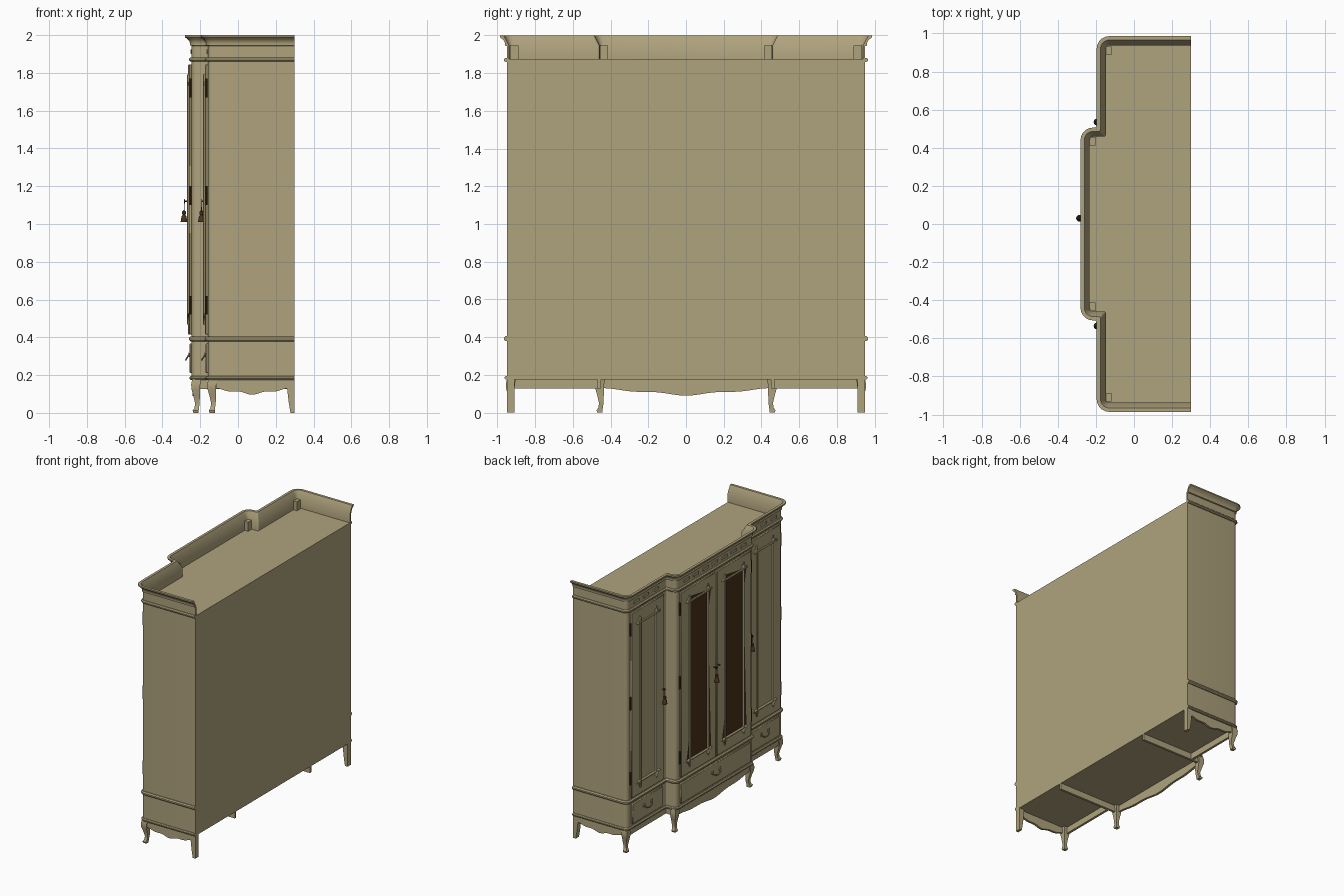
import bpy, bmesh, math
from mathutils import Vector

if "Cube" in bpy.data.objects:
    bpy.data.objects.remove(bpy.data.objects["Cube"])


def material(name, rgb):
    m = bpy.data.materials.new(name)
    m.use_nodes = True
    m.diffuse_color = (*rgb, 1)
    m.node_tree.nodes["Principled BSDF"].inputs["Base Color"].default_value = (*rgb, 1)
    return m


PAINT = material("olive cream paint", (0.43, 0.365, 0.205))
BROWN = material("dark brown panel", (0.07, 0.032, 0.011))
BRONZE = material("dark bronze", (0.05, 0.03, 0.013))
BACK, SIDE_X, MID_X, HALF, MID_Y = 0.30, -0.16, -0.245, 0.95, 0.47


def finish(name, bm, mat=PAINT):
    bmesh.ops.recalc_face_normals(bm, faces=bm.faces[:])
    me = bpy.data.meshes.new(name)
    bm.to_mesh(me)
    bm.free()
    me.materials.append(mat)
    ob = bpy.data.objects.new(name, me)
    bpy.context.collection.objects.link(ob)
    bpy.ops.object.select_all(action='DESELECT')
    ob.select_set(True)
    bpy.context.view_layer.objects.active = ob
    bpy.ops.object.shade_smooth_by_angle(angle=math.radians(35))
    return ob


def loft(name, rows, mat=PAINT, closed_rows=True, loop=False, caps=True):
    """Skin rows of points; loop joins the last row to the first."""
    bm = bmesh.new()
    vs = [[bm.verts.new(p) for p in r] for r in rows]
    n = len(vs[0])
    for i in range(len(vs) if loop else len(vs) - 1):
        a, b = vs[i], vs[(i + 1) % len(vs)]
        for j in range(n if closed_rows else n - 1):
            k = (j + 1) % n
            bm.faces.new((a[j], a[k], b[k], b[j]))
    if caps and closed_rows:
        bm.faces.new(vs[0])
        bm.faces.new(vs[-1])
    elif caps:
        bm.faces.new([r[0] for r in vs])
        bm.faces.new([r[-1] for r in vs])
    return finish(name, bm, mat)


def box(name, lo, hi, mat=PAINT, bevel=0):
    rows = [[(lo[0], lo[1], z), (hi[0], lo[1], z), (hi[0], hi[1], z), (lo[0], hi[1], z)]
            for z in (lo[2], hi[2])]
    ob = loft(name, rows, mat)
    if bevel:
        m = ob.modifiers.new("edge", 'BEVEL')
        m.width, m.segments = bevel, 1
    return ob


def tube(name, pts, r, mat=PAINT, sides=6):
    pts = [Vector(p) for p in pts]
    rows = []
    for i, p in enumerate(pts):
        t = pts[min(i + 1, len(pts) - 1)] - pts[max(i - 1, 0)]
        q = t.to_track_quat('Z', 'Y')
        rows.append([p + q @ Vector((r * math.cos(a), r * math.sin(a), 0))
                     for a in (math.tau * k / sides for k in range(sides))])
    return loft(name, rows, mat)


def turned(name, x, y, profile, mat, sides=12):
    return loft(name, [[(x + r * math.cos(math.tau * k / sides),
                         y + r * math.sin(math.tau * k / sides), z) for k in range(sides)]
                       for r, z in profile], mat)


def plan(d):
    """Stepped floor plan grown outward by d, with rounded corners."""
    half = [(BACK, HALF + d)]
    corners = [(SIDE_X, HALF, 1), (SIDE_X, MID_Y, -1), (MID_X, MID_Y, 1)]
    for x, y, convex in corners:
        r = max(0.03 + d, 0.005) if convex > 0 else 0.012
        cx, cy = x - d + convex * r, y + d - convex * r
        for k in range(6):
            a = math.pi / 2 * (k if convex > 0 else 5 - k) / 5
            half.append((cx - convex * r * math.sin(a), cy + convex * r * math.cos(a)))
    return half + [(x, -y) for x, y in reversed(half)]


def moulding(name, profile):
    return loft(name, [[(x, y, z) for x, y in plan(d)] for d, z in profile],
                closed_rows=False, loop=True)


def carcass(name, z0, z1, d=0):
    return loft(name, [[(x, y, z) for x, y in plan(d)] for z in (z0, z1)])


# Cases, string mouldings and open topped cornice
carcass("drawer_case", 0.175, 0.39)
carcass("cupboard_case", 0.39, 1.875)
for name, z, h, d in (("base_moulding", 0.185, 0.010, 0.012), ("waist_moulding", 0.392, 0.013, 0.015),
                      ("neck_moulding", 1.87, 0.011, 0.014)):
    moulding(name, [(-0.01, z - h), (d * 0.5, z - h), (d, z - h * 0.4), (d, z + h * 0.4),
                    (d * 0.5, z + h), (-0.01, z + h)])
moulding("cornice", [(0, 1.87), (0, 1.943), (0.009, 1.946), (0.009, 1.956), (0.013, 1.968), (0.022, 1.979),
                     (0.031, 1.985), (0.036, 1.99), (0.036, 2), (0.016, 2), (-0.012, 1.945), (-0.012, 1.87)])
for s in (1, -1):
    for x, y in ((SIDE_X + 0.012, 0.91), (MID_X + 0.012, 0.435)):
        box("corner_block", (x, s * y - 0.022, 1.87), (x + 0.03, s * y + 0.022, 1.945))

# Small raised ornaments along the frieze
for i in range(-3, 4):
    y = i * 0.115
    box("frieze_ornament", (MID_X - 0.007, y - 0.035, 1.9), (MID_X, y + 0.035, 1.925), bevel=0.004)
for s in (1, -1):
    for y in (0.6, 0.72, 0.84):
        box("frieze_ornament", (SIDE_X - 0.007, s * y - 0.035, 1.9), (SIDE_X, s * y + 0.035, 1.925), bevel=0.004)


def notched(x, y, z, w, h, c, t):
    """Rectangle with scooped corners, inset by t."""
    pts = []
    r, a0 = c + t, math.asin(t / (c + t))
    for sy, sz, flip in ((1, 1, 0), (-1, 1, 1), (-1, -1, 0), (1, -1, 1)):
        arc = []
        for k in range(6):
            a = a0 + (math.pi / 2 - 2 * a0) * k / 5
            arc.append((x, y + sy * (w - r * math.sin(a)), z + sz * (h - r * math.cos(a))))
        pts += arc if flip else arc[::-1]
    return pts


def door(name, front, y0, y1, panel):
    x, yc, zc = front - 0.014, (y0 + y1) / 2, 1.13
    w, h = abs(y1 - y0) / 2, 0.715
    box(name, (x, yc - w, zc - h), (front + 0.005, yc + w, zc + h), bevel=0.004)
    w, h = w - 0.05, h - 0.05
    section = ((0, 0.002), (0.001, -0.007), (0.007, -0.011), (0.014, -0.008), (0.02, -0.003), (0.022, 0.002))
    loft(name + "_panel_frame", [notched(x + dx, yc, zc, w, h, 0.045, t) for t, dx in section],
         loop=True, caps=False)
    loft(name + "_panel", [notched(x + dx, yc, zc, w, h, 0.045, 0.014) for dx in (0.001, -0.002)], panel)


def tassel(x, y):
    # Key stem, ring, cord and fringed skirt
    tube("key_stem", [(x + 0.02, y, 1.12), (x - 0.012, y, 1.12)], 0.004, BRONZE)
    tube("key_bow", [(x - 0.012, y + 0.01 * math.cos(a), 1.12 + 0.01 * math.sin(a))
                     for a in (math.tau * k / 10 for k in range(11))], 0.0025, BRONZE)
    tube("tassel_cord", [(x - 0.012, y, 1.11), (x - 0.014, y, 1.06)], 0.002, BRONZE)
    turned("tassel", x - 0.014, y, [(0.004, 1.072), (0.01, 1.066), (0.011, 1.056), (0.007, 1.048),
                                    (0.013, 1.04), (0.018, 1.01)], BROWN)


def drawer(name, front, yc, w):
    x = front - 0.012
    box(name, (x, yc - w, 0.21), (front + 0.005, yc + w, 0.368), bevel=0.005)
    # Bail pull on two roses
    for s in (1, -1):
        box(name + "_rose", (x - 0.006, yc + s * 0.045 - 0.011, 0.294), (x, yc + s * 0.045 + 0.011, 0.32), bevel=0.004)
    pts = [(x - 0.004 - 0.016 * math.sin(math.pi * k / 10), yc + 0.045 * math.cos(math.pi * k / 10),
            0.306 - 0.026 * math.sin(math.pi * k / 10)) for k in range(11)]
    tube(name + "_pull", pts, 0.004)


# Doors, drawers, hinges and keys
for s, side in ((1, "left"), (-1, "right")):
    door("centre_door_" + side, MID_X, s * 0.003, s * 0.43, BROWN)
    door("side_door_" + side, SIDE_X, s * 0.515, s * 0.912, PAINT)
    drawer("side_drawer_" + side, SIDE_X, s * 0.715, 0.185)
    for z in (1.72, 1.15, 0.57):
        for x, y in ((MID_X, 0.434), (SIDE_X, 0.917)):
            turned("hinge", x - 0.007, s * y, [(0.006, z - 0.05), (0.006, z + 0.05)], BRONZE, 8)
    tassel(SIDE_X - 0.02, s * 0.535)
tassel(MID_X - 0.027, 0.03)
tube("spare_key", [(MID_X, -0.02, 1.12), (MID_X - 0.035, -0.02, 1.12)], 0.004, BRONZE)
drawer("centre_drawer", MID_X, 0, 0.425)
box("door_cover_strip", (MID_X - 0.02, -0.01, 0.416), (MID_X, 0.01, 1.844), bevel=0.004)


def leg(name, x, y, s):
    rows = []
    for z, out, h in ((0.18, 0, 0.024), (0.15, 0.006, 0.024), (0.125, 0.006, 0.022), (0.09, 0.001, 0.017),
                      (0.05, -0.003, 0.012), (0.025, 0.001, 0.012), (0.012, 0.006, 0.016), (0, 0.004, 0.014)):
        cx, cy = x - out, y + s * out
        rows.append([(cx - h, cy - h, z), (cx + h, cy - h, z), (cx + h, cy + h, z), (cx - h, cy + h, z)])
    loft(name, rows)


# A scalloped apron between two ends; thickness runs along the other axis
def apron(name, along_y, lo, hi, face, thick, dip):
    rows = []
    for k in range(25):
        u = k / 24
        z = 0.125 - dip * (0.5 - 0.5 * math.cos(math.tau * u)) + 0.005 * math.cos(3 * math.tau * u)
        p = lo + (hi - lo) * u
        quad = ((face, z), (face + thick, z), (face + thick, 0.18), (face, 0.18))
        rows.append([(q, p, h) if along_y else (p, q, h) for q, h in quad])
    loft(name, rows)


# Legs, aprons and rails
apron("centre_apron", True, -0.44, 0.44, MID_X + 0.004, 0.018, 0.03)
for s, side in ((1, "left"), (-1, "right")):
    leg("front_leg_" + side, SIDE_X + 0.027, s * 0.925, s)
    leg("centre_leg_" + side, MID_X + 0.027, s * 0.452, s)
    loft("back_leg_" + side, [[(x, s * y, z) for x, y in ((a, 0.91), (BACK, 0.91), (BACK, 0.95), (a, 0.95))]
                              for z, a in ((0, 0.278), (0.06, 0.268), (0.13, 0.26), (0.18, 0.26))])
    apron("side_apron_" + side, False, -0.115, 0.265, s * 0.946, -s * 0.018, 0.024)
    y = sorted((s * 0.45, s * 0.468))
    box("divider_rail_" + side, (MID_X + 0.04, y[0], 0.127), (BACK, y[1], 0.18))
    y = sorted((s * 0.468, s * 0.91))
    box("front_rail_" + side, (SIDE_X + 0.004, y[0], 0.127), (SIDE_X + 0.022, y[1], 0.18))
